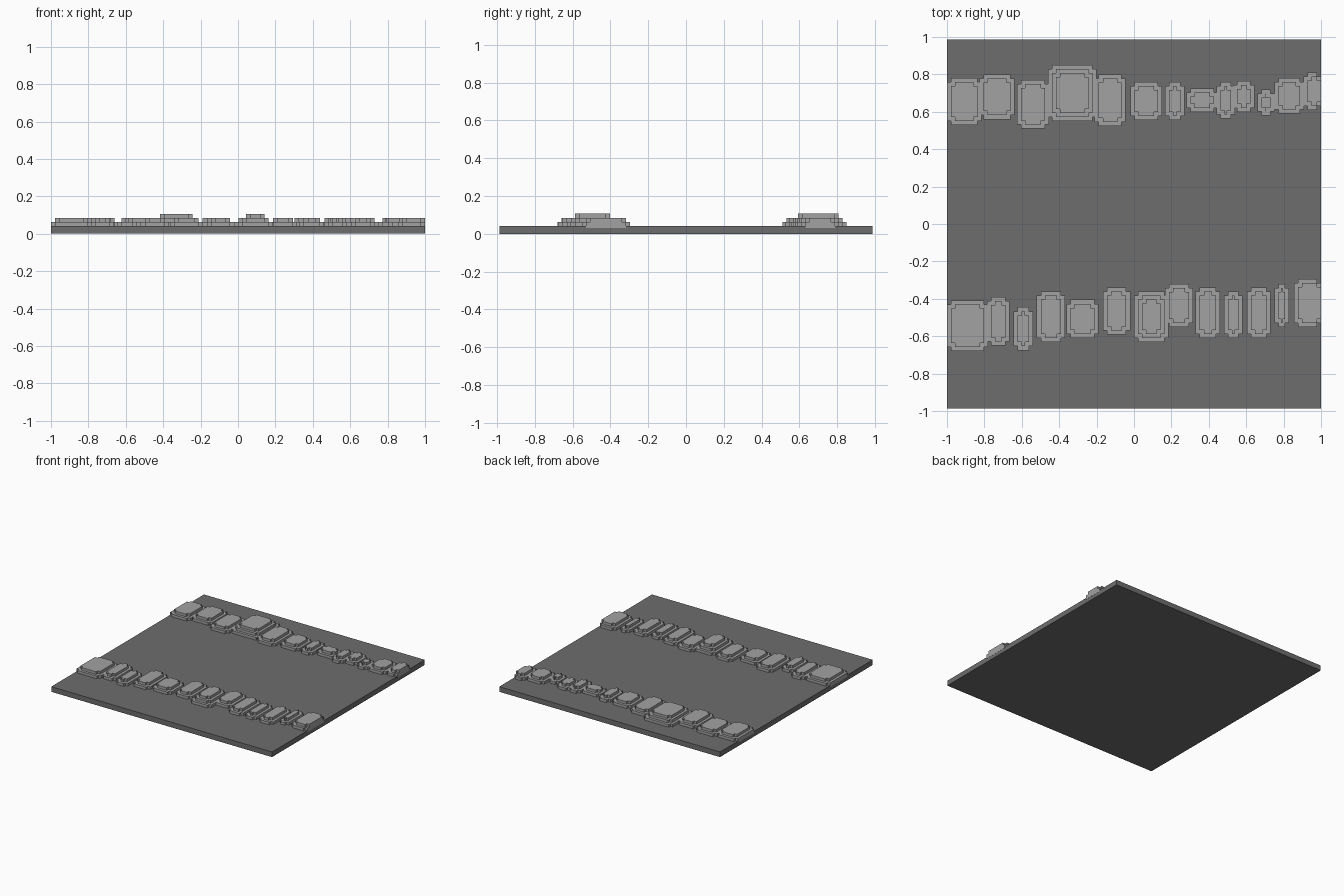
import bpy, bmesh

if "Cube" in bpy.data.objects:
    bpy.data.objects.remove(bpy.data.objects["Cube"])

V = 0.0215          # block step
TOP = 0.042         # top of the ground slab


def material(name, c):
    m = bpy.data.materials.new(name)
    m.diffuse_color = (c, c, c, 1)
    m.use_nodes = True
    m.node_tree.nodes["Principled BSDF"].inputs["Base Color"].default_value = m.diffuse_color
    return m


DARK = material("dark grey ground", 0.155)
LIGHT = material("light grey stone", 0.36)


def prism(bm, x0, x1, y0, y1, z0, z1, n):
    """Rectangle with square notches of size n at its corners, extruded up."""
    if n > 0:
        pts = [(x0 + n, y0), (x1 - n, y0), (x1 - n, y0 + n), (x1, y0 + n),
               (x1, y1 - n), (x1 - n, y1 - n), (x1 - n, y1), (x0 + n, y1),
               (x0 + n, y1 - n), (x0, y1 - n), (x0, y0 + n), (x0 + n, y0 + n)]
    else:
        pts = [(x0, y0), (x1, y0), (x1, y1), (x0, y1)]
    lo = [bm.verts.new((x, y, z0)) for x, y in pts]
    hi = [bm.verts.new((x, y, z1)) for x, y in pts]
    bm.faces.new(lo[::-1])
    bm.faces.new(hi)
    for i in range(len(pts)):
        j = (i + 1) % len(pts)
        bm.faces.new((lo[i], lo[j], hi[j], hi[i]))


def finish(bm, name, mat):
    me = bpy.data.meshes.new(name)
    bm.to_mesh(me)
    bm.free()
    me.materials.append(mat)
    ob = bpy.data.objects.new(name, me)
    bpy.context.collection.objects.link(ob)


# Ground slab
bm = bmesh.new()
prism(bm, -0.999, 0.999, -0.987, 0.987, 0, TOP, 0)
finish(bm, "ground_slab", DARK)

# Stones: x0, x1, y0, y1 of each footprint
BACK = [(-1, -.815, .53, .78), (-.825, -.64, .56, .80), (-.625, -.455, .51, .77),
        (-.46, -.2, .55, .85), (-.21, -.045, .525, .80), (-.02, .15, .555, .76),
        (.165, .27, .555, .76), (.28, .45, .60, .725), (.44, .54, .565, .76),
        (.53, .645, .60, .765), (.66, .75, .58, .72), (.75, .91, .59, .78),
        (.905, 1, .61, .81)]
FRONT = [(-1, -.78, -.68, -.41), (-.785, -.665, -.65, -.39), (-.645, -.54, -.675, -.445),
         (-.52, -.37, -.63, -.36), (-.36, -.19, -.61, -.405), (-.165, -.02, -.59, -.34),
         (0, .185, -.63, -.36), (.165, .315, -.55, -.32), (.33, .46, -.61, -.34),
         (.48, .58, -.61, -.36), (.605, .73, -.61, -.34), (.75, .83, -.55, -.32),
         (.855, 1, -.55, -.295)]

# Each stone is a stack of layers that shrink by one step; one per row is taller
for row, stones, tall in (("back", BACK, 3), ("front", FRONT, 6)):
    for i, (x0, x1, y0, y1) in enumerate(stones):
        bm = bmesh.new()
        for k in range(3 if i == tall else 2):
            d = V * k
            # stones cut off by the slab's sides stay flush there
            a = x0 if x0 == -1 and k == 0 else x0 + d
            b = x1 if x1 == 1 else x1 - d
            prism(bm, a, b, y0 + d, y1 - d, 0.03 if k == 0 else TOP + V * k,
                  TOP + V * (k + 1), V)
        finish(bm, f"{row}_stone_{i + 1}", LIGHT)
